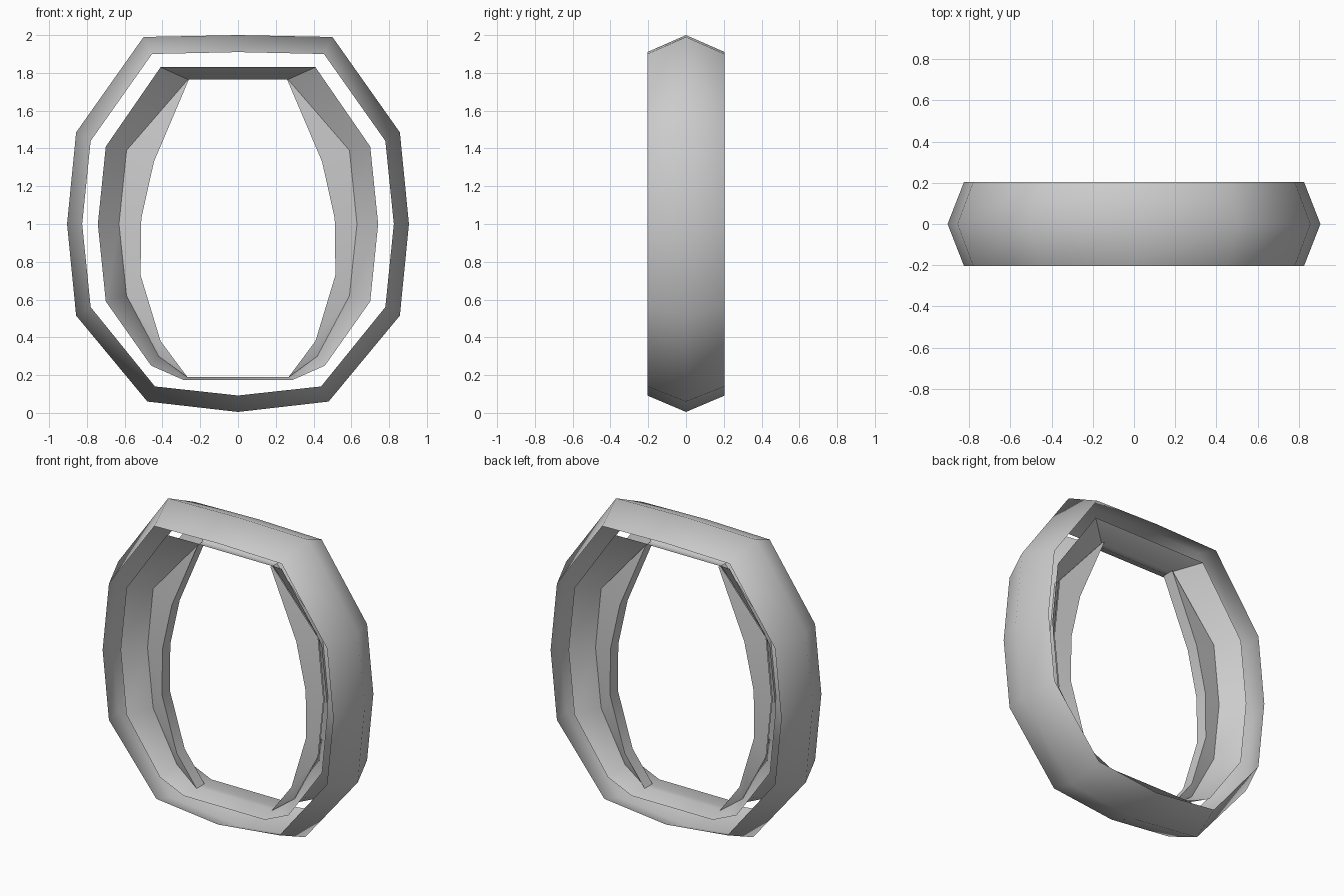
import bpy, bmesh, math

if "Cube" in bpy.data.objects:
    bpy.data.objects.remove(bpy.data.objects["Cube"])


def loop(half):
    """Mirror a right-hand half profile (top to bottom) into a closed (x, z) loop."""
    return half + [(-x, z) for x, z in reversed(half) if x > 0]


def loft(name, rings, closed_section=False, closed_path=True, angle=40):
    """Bridge successive (points, y) rings into one quad surface."""
    bm = bmesh.new()
    rows = [[bm.verts.new((x, y, z)) for x, z in pts] for pts, y in rings]
    pairs = list(zip(rows, rows[1:]))
    if closed_section:
        pairs.append((rows[-1], rows[0]))
    for a, b in pairs:
        n = len(a)
        for i in range(n if closed_path else n - 1):
            j = (i + 1) % n
            bm.faces.new((a[i], a[j], b[j], b[i]))
    bmesh.ops.recalc_face_normals(bm, faces=bm.faces)
    mesh = bpy.data.meshes.new(name)
    bm.to_mesh(mesh)
    bm.free()
    ob = bpy.data.objects.new(name, mesh)
    bpy.context.collection.objects.link(ob)
    bpy.ops.object.select_all(action='DESELECT')
    ob.select_set(True)
    bpy.context.view_layer.objects.active = ob
    bpy.ops.object.shade_smooth_by_angle(angle=math.radians(angle))
    return ob


# Outer band: thin chevron sheet, ridge at y = 0
ridge = loop([(0, 2.0), (.5, 1.99), (.857, 1.485), (.905, 1.0),
              (.857, .515), (.48, .06), (0, .005)])
rim = loop([(0, 1.91), (.455, 1.9), (.78, 1.44), (.825, 1.0),
            (.78, .56), (.44, .14), (0, .092)])
loft("outer_band", [(rim, -.205), (ridge, 0), (rim, .205)], angle=65)

# Inner band: separate ring whose ridge points inward
inner_rim = loop([(.41, 1.83), (.70, 1.41), (.742, 1.0), (.70, .59),
                  (.46, .25), (.29, .175)])
crease_half = [(.265, 1.765), (.59, 1.39), (.63, 1.0), (.59, .62),
               (.42, .30), (.27, .19)]
crease = loop(crease_half)
loft("inner_band", [(inner_rim, -.14), (crease, -.02),
                    (crease, .02), (inner_rim, .14)])

# Side fins: curved crescents standing on the inner ridge
fin_edge = [(.26, 1.765), (.445, 1.33), (.512, 1.03), (.516, .73),
            (.41, .38), (.268, .19)]
for side, name in ((1, "right_fin"), (-1, "left_fin")):
    base = [(side * x, z) for x, z in crease_half]
    edge = [(side * x, z) for x, z in fin_edge]
    loft(name, [(base, -.025), (edge, -.04), (edge, .04), (base, .025)],
         closed_path=False)
